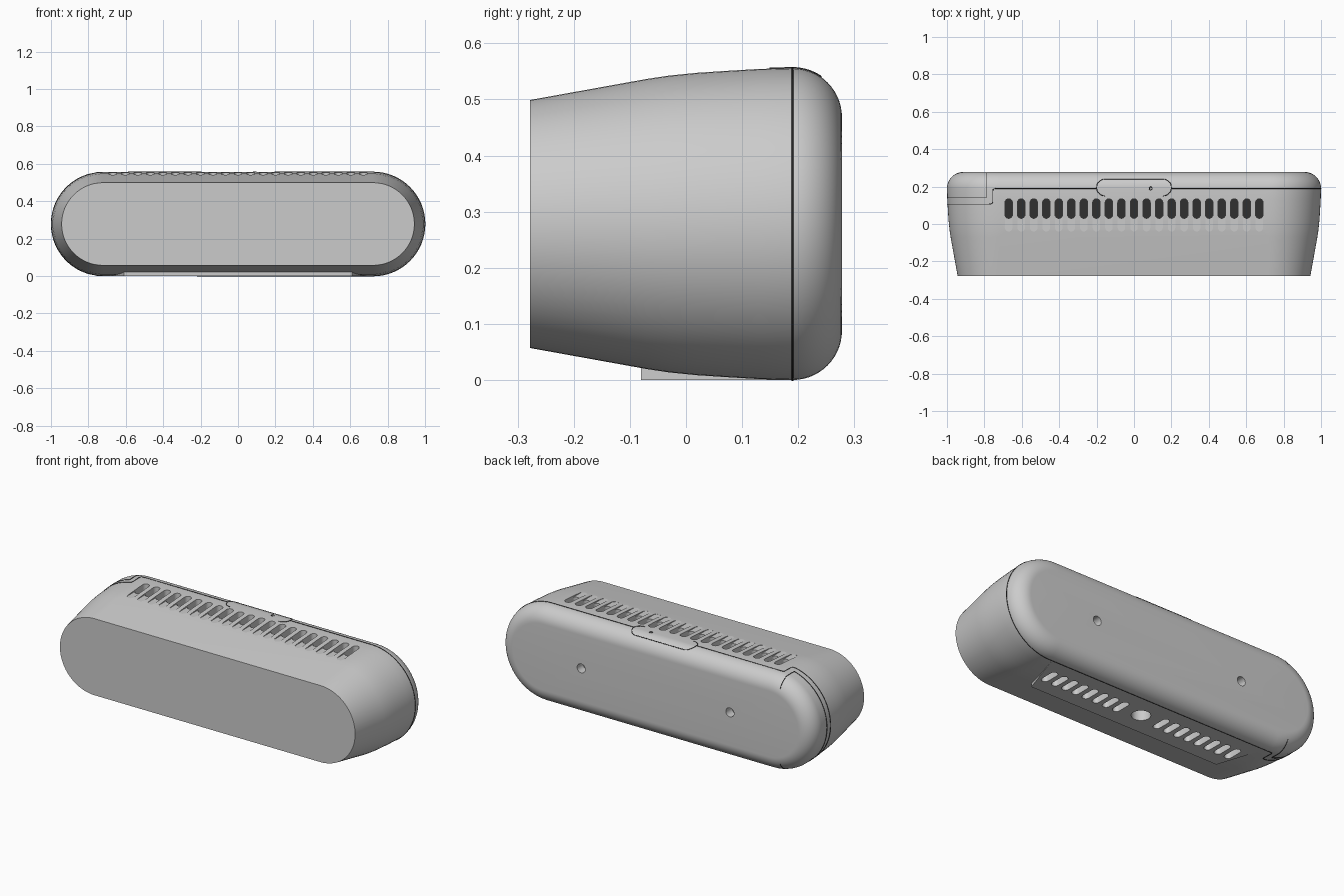
import bpy, bmesh
from math import sin, cos, pi, sqrt, acos
from mathutils import Matrix

if "Cube" in bpy.data.objects:
    bpy.data.objects.remove(bpy.data.objects["Cube"])

ZC, L = 0.278, 0.722          # core height and half length of the pill section
PROFILE = [(-.278, .221), (-.07, .2585), (-.03, .2645), (.02, .2695), (.07, .2728), (.13, .2763)]
PROFILE += [(.19 + .088 * sin(i * pi / 28), .19 + .088 * cos(i * pi / 28)) for i in range(15)]

dark = bpy.data.materials.new("dark")
dark.diffuse_color = (.03, .03, .03, 1)
dark.use_nodes = True
dark.node_tree.nodes["Principled BSDF"].inputs["Base Color"].default_value = dark.diffuse_color


def radius(y):
    for (a, ha), (b, hb) in zip(PROFILE, PROFILE[1:]):
        if y <= b:
            return ha + (hb - ha) * (y - a) / (b - a)
    return PROFILE[-1][1]


def shell(cx, a, y):
    h = radius(y)
    return (cx + h * cos(a), y, ZC + h * sin(a))


def on_top(x, y, side=1):
    over = max(abs(x) - L, 0)
    return (x, y, ZC + side * sqrt(max(radius(y) ** 2 - over ** 2, 0)))


def to_object(bm, name):
    bmesh.ops.recalc_face_normals(bm, faces=bm.faces[:])
    me = bpy.data.meshes.new(name)
    bm.to_mesh(me)
    bm.free()
    ob = bpy.data.objects.new(name, me)
    bpy.context.collection.objects.link(ob)
    return ob


def prism(bm, outline, z0, z1, floor_mat=0):
    low = [bm.verts.new((x, y, z0)) for x, y in outline]
    top = [bm.verts.new((x, y, z1)) for x, y in outline]
    bm.faces.new(low[::-1]).material_index = floor_mat
    bm.faces.new(top)
    for i in range(len(low)):
        j = (i + 1) % len(low)
        bm.faces.new((low[i], low[j], top[j], top[i]))


def slot(x, y0, y1, r=.02, n=8):
    up = [(x + r * cos(i * pi / n), y1 - r + r * sin(i * pi / n)) for i in range(n + 1)]
    return up + [(2 * x - px, y0 + y1 - py) for px, py in up]


def circle(x, y, r, n=32):
    return [(x + r * cos(2 * pi * i / n), y + r * sin(2 * pi * i / n)) for i in range(n)]


def cut(ob, cutter):
    m = ob.modifiers.new("cut", 'BOOLEAN')
    m.operation, m.solver, m.object = 'DIFFERENCE', 'EXACT', cutter
    cutter.hide_render = True


def finish(ob):
    bpy.ops.object.select_all(action='DESELECT')
    bpy.context.view_layer.objects.active = ob
    ob.select_set(True)
    for m in list(ob.modifiers):
        bpy.ops.object.modifier_apply(modifier=m.name)
    bpy.ops.object.shade_smooth_by_angle(angle=.45)


def seam(name, lines, r=.002):
    cu = bpy.data.curves.new(name, 'CURVE')
    cu.dimensions, cu.bevel_depth, cu.bevel_resolution = '3D', r, 1
    for pts in lines:
        sp = cu.splines.new('POLY')
        sp.points.add(len(pts) - 1)
        for p, co in zip(sp.points, pts):
            p.co = (*co, 1)
    cu.materials.append(dark)
    bpy.context.collection.objects.link(bpy.data.objects.new(name, cu))


# Body: pill section swept along the depth profile
N = 32
section = [(L, -pi / 2 + pi * i / N) for i in range(N + 1)] + [(-L, pi / 2 + pi * i / N) for i in range(N + 1)]
bm = bmesh.new()
rings = [[bm.verts.new(shell(cx, a, y)) for cx, a in section] for y, _ in PROFILE]
for r0, r1 in zip(rings, rings[1:]):
    for i in range(len(r0)):
        j = (i + 1) % len(r0)
        bm.faces.new((r0[i], r0[j], r1[j], r1[i]))
bm.faces.new(rings[0])
bm.faces.new(rings[-1][::-1])
body = to_object(bm, "body")
body.data.materials.append(None)
body.data.materials.append(dark)

# Base plate under the body
bm = bmesh.new()
prism(bm, [(-.61, -.08), (.61, -.08), (.70, .19), (-.70, .19)], 0, .03)
plate = to_object(bm, "base_plate")

# Top vents: deep slots, each with a shallow lead-in groove
vents, grooves = bmesh.new(), bmesh.new()
for i in range(-10, 11):
    prism(vents, slot(i * .067, .03, .135), .48, .6, 1)
    prism(grooves, slot(i * .067, -.04, .10), .541, .6)

# Bottom vents on either side of a round socket
under = bmesh.new()
for i in range(2, 10):
    for s in (-1, 1):
        prism(under, slot(s * i * .067, 0, .11), -.05, .07)
prism(under, circle(0, .055, .05), -.05, .07)

# Two screw holes in the back
holes = bmesh.new()
for s in (-1, 1):
    bmesh.ops.create_cone(holes, cap_ends=True, segments=24, radius1=.026, radius2=.026, depth=.12,
                          matrix=Matrix.Translation((s * .475, .285, ZC)) @ Matrix.Rotation(pi / 2, 4, 'X'))

cutters = [to_object(vents, "vent_cutter"), to_object(grooves, "groove_cutter"),
           to_object(under, "under_cutter"), to_object(holes, "hole_cutter")]
for c in cutters:
    cut(body, c)
cut(plate, cutters[2])
finish(body)
finish(plate)
for c in cutters:
    bpy.data.objects.remove(c)

# Main seam between the body and the back shell
right = [shell(L, pi / 2 - pi * i / N, .19) for i in range(N + 1)]
corner = [(-.775, .105), (-.76, .11), (-.755, .12), (-.755, .18), (-.75, .188), (-.74, .19)]


def wrap_left(y, x):
    a = acos((x + L) / radius(y))
    return [shell(-L, a + (2 * pi - 2 * a) * i / 40, y) for i in range(41)]


seam("main_seam", [
    [on_top(x, y) for x, y in corner] + [on_top(-.2, .19)],
    [on_top(.2, .19)] + right + [on_top(x, y, -1) for x, y in corner[::-1]],
    wrap_left(.105, -.775)])

# Corner panel seam on the left end
edge = [.14 + .13 * i / 14 for i in range(15)]
seam("corner_panel_seam", [wrap_left(.14, -.79)] +
     [[on_top(-.79, y, s) for y in edge] for s in (1, -1)])

# Button outline and indicator dot on the top
arc = [(.155 + .045 * cos(a), .195 + .045 * sin(a)) for a in [-pi / 2 + pi * i / 16 for i in range(17)]]
outline = arc + [(-x, y) for x, y in arc[::-1]]
seam("button_outline", [[on_top(x, y) for x, y in outline]])
dot = circle(.09, .19, .008, 12)
seam("indicator_dot", [[on_top(x, y) for x, y in dot + dot[:1]]])

# Ring around the bottom socket
ring = circle(0, .055, .085)
seam("socket_ring", [[(x, y, .001) for x, y in ring + ring[:1]]], .001)
